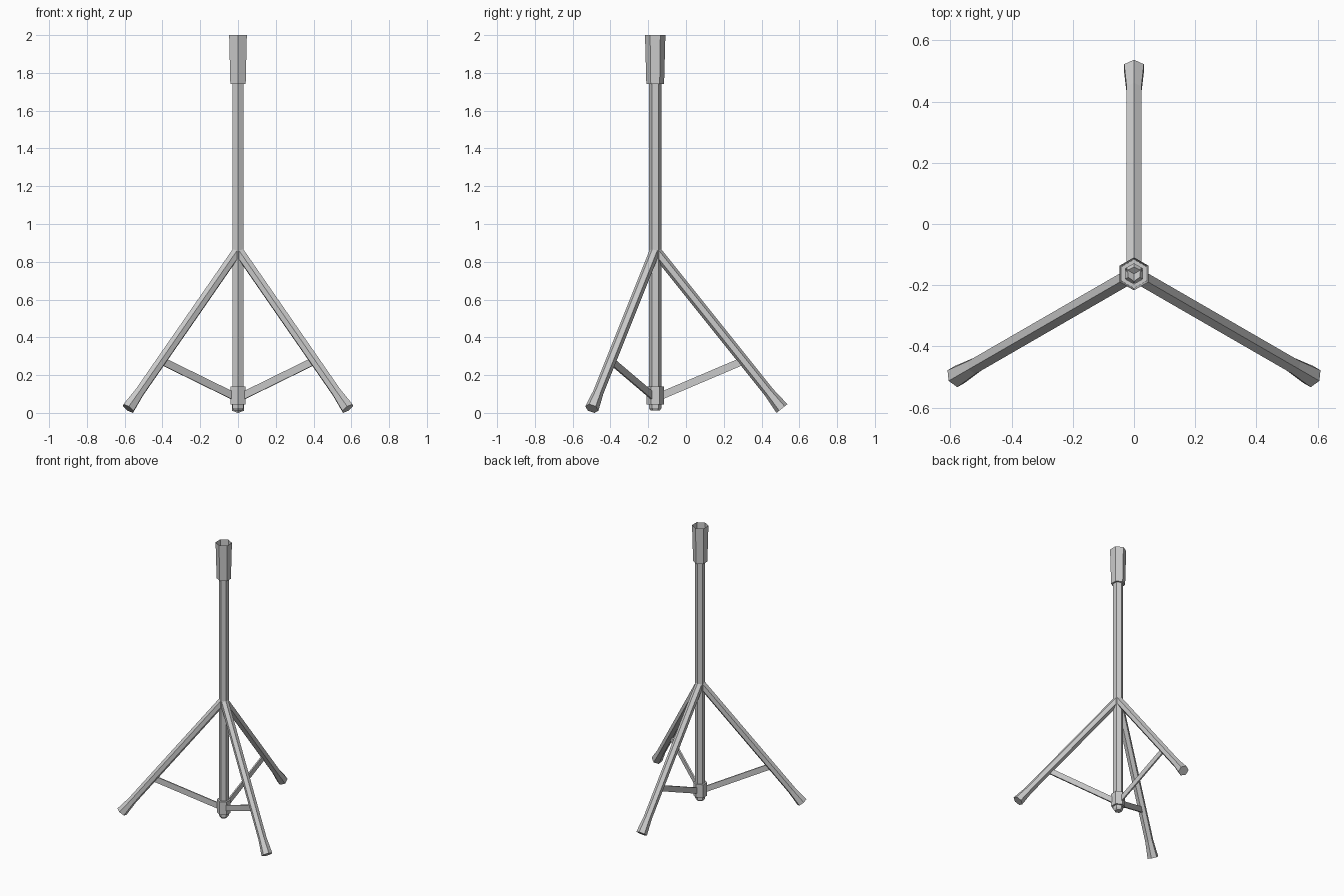
import bpy, bmesh, math
from mathutils import Matrix, Vector

if "Cube" in bpy.data.objects:
    bpy.data.objects.remove(bpy.data.objects["Cube"])

CENTRE = Vector((0, -0.163, 0))   # axis of the central pole


def finish(name, bm, matrix):
    bm.transform(matrix)
    bmesh.ops.recalc_face_normals(bm, faces=bm.faces)
    mesh = bpy.data.meshes.new(name)
    bm.to_mesh(mesh)
    bm.free()
    obj = bpy.data.objects.new(name, mesh)
    bpy.context.collection.objects.link(obj)
    return obj


def hex_tube(name, profile, matrix, cap_start=False, cap_end=False):
    """Six-sided tube through (radius, height) rings, a corner on local +y."""
    bm = bmesh.new()
    rings = []
    for r, z in profile:
        angles = [math.pi / 2 + i * math.pi / 3 for i in range(6)]
        rings.append([bm.verts.new((r * math.cos(a), r * math.sin(a), z)) for a in angles])
    for lo, hi in zip(rings, rings[1:]):
        for i in range(6):
            j = (i + 1) % 6
            bm.faces.new((lo[i], lo[j], hi[j], hi[i]))
    if cap_start:
        bm.faces.new(rings[0][::-1])
    if cap_end:
        bm.faces.new(rings[-1])
    return finish(name, bm, matrix)


def along(start, end):
    """Matrix placing local z on the line start-end in the yz plane, x kept sideways."""
    d = (end - start).normalized()
    x = Vector((1, 0, 0))
    y = d.cross(x)
    m = Matrix((x, y, d)).transposed().to_4x4()
    return Matrix.Translation(start) @ m


base = Matrix.Translation(CENTRE)

# Central pole, stepping out into an open flared socket at the top
hex_tube("pole_and_socket",
         [(0.024, 0.012), (0.033, 0.025), (0.033, 1.74), (0.047, 1.74), (0.054, 2.0)],
         base, cap_start=True)

# Collar near the bottom of the pole
hex_tube("collar", [(0.033, 0.045), (0.046, 0.045), (0.046, 0.14), (0.033, 0.14)], base)

leg_top, leg_end = Vector((0, 0, 0.862)), Vector((0, 0.671, 0.023))
length = (leg_end - leg_top).length
brace_in, brace_out = Vector((0, 0.03, 0.09)), Vector((0, 0.465, 0.275))
brace_len = (brace_out - brace_in).length

for n in range(3):
    turn = base @ Matrix.Rotation(n * math.tau / 3, 4, 'Z')

    # Leg with flared foot
    hex_tube(f"leg_{n + 1}",
             [(0.028, 0), (0.028, length - 0.11), (0.037, length)],
             turn @ along(leg_top, leg_end), cap_start=True, cap_end=True)

    # Flat brace strip from collar to leg
    bm = bmesh.new()
    bmesh.ops.create_cube(bm, size=1)
    bmesh.ops.scale(bm, vec=(0.01, 0.04, brace_len), verts=bm.verts)
    bmesh.ops.translate(bm, vec=(0, 0, brace_len / 2), verts=bm.verts)
    finish(f"brace_{n + 1}", bm, turn @ along(brace_in, brace_out))
